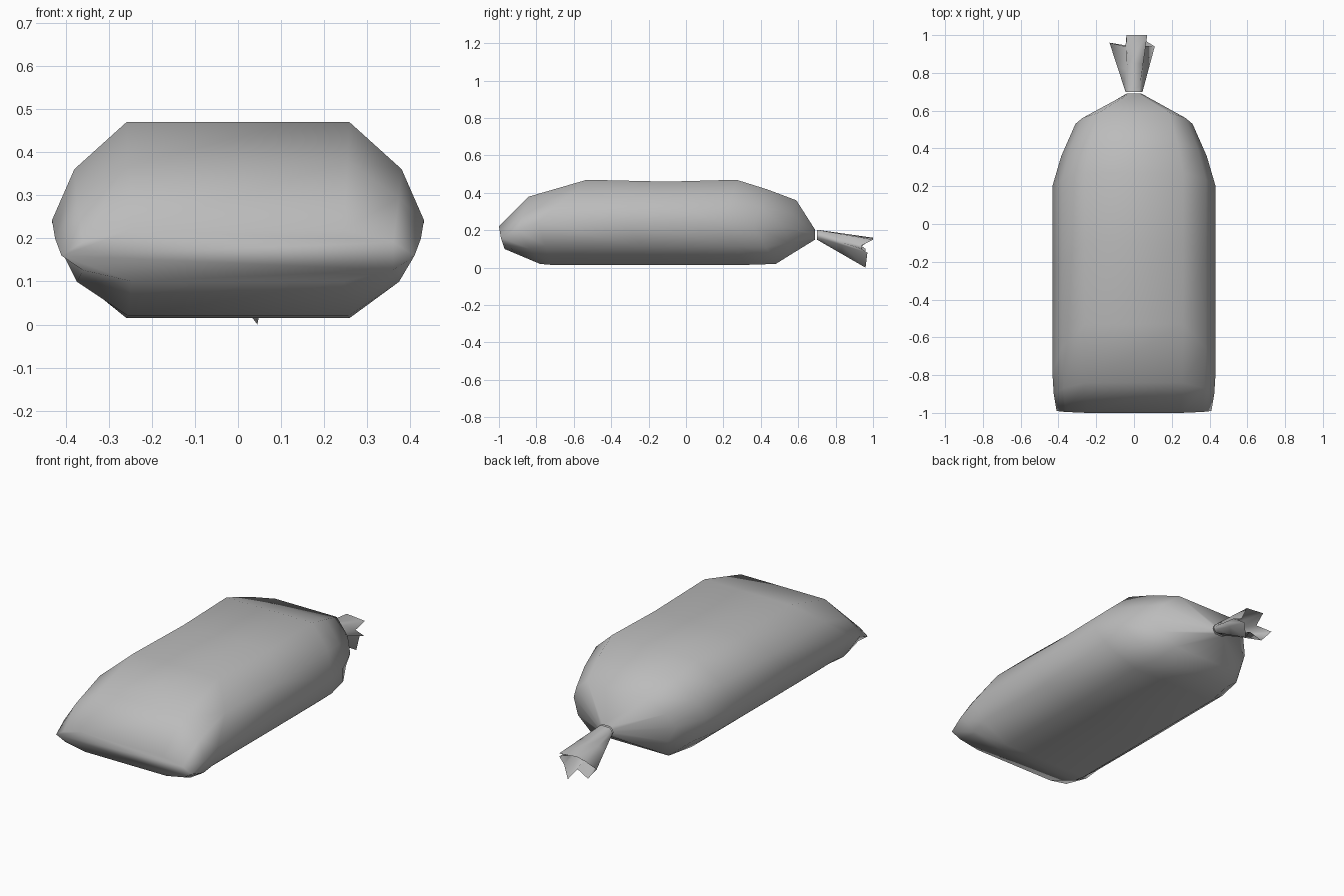
import bpy
import bmesh
from mathutils import Vector

cube = bpy.data.objects.get("Cube")
if cube:
    bpy.data.objects.remove(cube, do_unlink=True)

cloth = bpy.data.materials.new("grey_cloth")
cloth.use_nodes = True
GREY = (0.5, 0.5, 0.5, 1)
cloth.diffuse_color = GREY
cloth.node_tree.nodes["Principled BSDF"].inputs["Base Color"].default_value = GREY


def loft(name, rings, cap_start=False):
    """Skin a list of closed rings that share one point count."""
    bm = bmesh.new()
    loops = [[bm.verts.new(p) for p in ring] for ring in rings]
    n = len(loops[0])
    for a, b in zip(loops, loops[1:]):
        for i in range(n):
            j = (i + 1) % n
            bm.faces.new((a[i], a[j], b[j], b[i]))
    if cap_start:
        bm.faces.new(loops[0])
    bmesh.ops.recalc_face_normals(bm, faces=bm.faces)
    mesh = bpy.data.meshes.new(name)
    bm.to_mesh(mesh)
    bm.free()
    mesh.materials.append(cloth)
    mesh.shade_smooth()
    obj = bpy.data.objects.new(name, mesh)
    bpy.context.collection.objects.link(obj)
    return obj


# Half outline of the bag section: (share of half width, share of height)
HALF = [(0.6, 1.0), (0.88, 0.76), (1.0, 0.5), (0.88, 0.22), (0.6, 0.0)]
OUTLINE = HALF + [(-x, h) for x, h in reversed(HALF)]


def section(y_top, y_mid, y_low, z_top, z_low, width):
    """Bag section leaning between its top, middle and bottom positions."""
    ring = []
    for x, h in OUTLINE:
        if h >= 0.5:
            y = y_mid + (y_top - y_mid) * (h - 0.5) * 2
        else:
            y = y_mid + (y_low - y_mid) * (0.5 - h) * 2
        ring.append((x * width, y, z_low + (z_top - z_low) * h))
    return ring


# Filled bag: blunt front end, slight sag on top, tapering to the tied neck
BAG = [
    (-1.0, -0.99, -0.97, 0.22, 0.10, 0.41),
    (-0.84, -0.90, -0.78, 0.38, 0.02, 0.425),
    (-0.53, -0.79, -0.72, 0.47, 0.015, 0.432),
    (-0.10, -0.30, -0.20, 0.46, 0.015, 0.432),
    (0.27, 0.20, 0.32, 0.47, 0.015, 0.432),
    (0.43, 0.36, 0.48, 0.42, 0.02, 0.385),
    (0.59, 0.53, 0.56, 0.36, 0.07, 0.31),
    (0.69, 0.69, 0.69, 0.203, 0.15, 0.04),
]
loft("bag_body", [section(*row) for row in BAG], cap_start=True)

# Gathered cloth tail: crumpled rim flaring out of the neck
RIM = [
    (-0.04, 1.0, 0.16), (0.07, 1.0, 0.15), (0.055, 0.94, 0.12),
    (0.11, 0.94, 0.10), (0.06, 0.97, 0.08), (0.045, 0.96, 0.0),
    (0.0, 0.94, 0.06), (-0.07, 0.95, 0.03), (-0.13, 0.96, 0.10),
    (-0.045, 0.94, 0.115),
]
neck = [Vector(p) for p in section(0.70, 0.70, 0.70, 0.203, 0.15, 0.045)]
# Start the neck outline at its upper left corner so that it follows the rim
neck = [neck[-1]] + neck[:-1]
rim = [Vector(p) for p in RIM]
loft("tied_tail", [[a.lerp(b, t) for a, b in zip(neck, rim)]
                   for t in (0, 0.1, 0.5, 1)])
